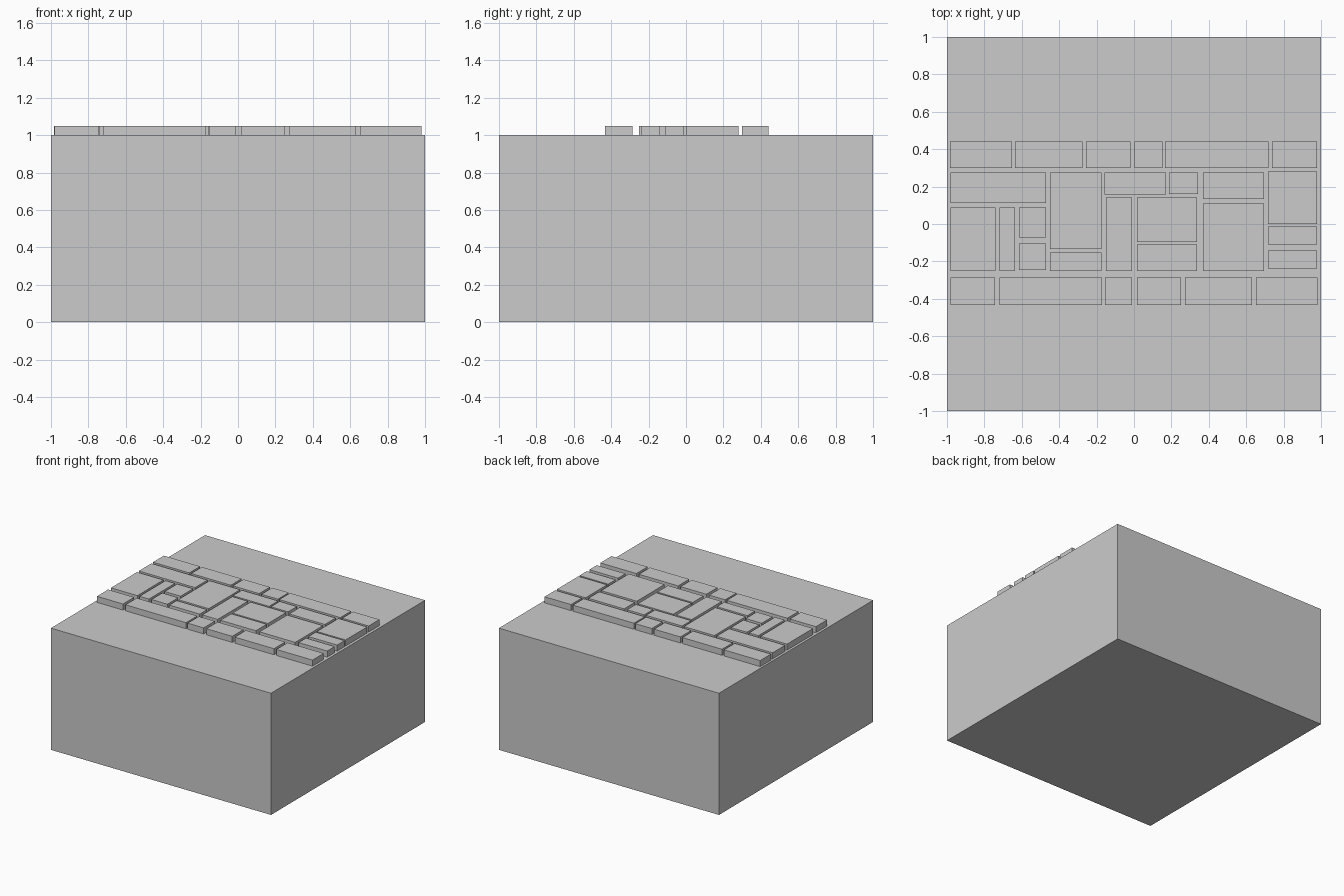
import bpy

if "Cube" in bpy.data.objects:
    bpy.data.objects.remove(bpy.data.objects["Cube"])

BASE_TOP, STONE_TOP = 1.0, 1.05


def box(name, x0, x1, y0, y1, z0, z1):
    """Axis-aligned box from its extents."""
    verts = [(x, y, z) for z in (z0, z1)
             for x, y in ((x0, y0), (x1, y0), (x1, y1), (x0, y1))]
    faces = [(3, 2, 1, 0), (4, 5, 6, 7)]
    faces += [(i, (i + 1) % 4, (i + 1) % 4 + 4, i + 4) for i in range(4)]
    mesh = bpy.data.meshes.new(name)
    mesh.from_pydata(verts, [], faces)
    obj = bpy.data.objects.new(name, mesh)
    bpy.context.collection.objects.link(obj)
    return obj


def stone(name, x0, x1, y0, y1):
    return box(name, x0, x1, y0, y1, BASE_TOP, STONE_TOP)


# Ground block
box("ground_block", -1, 1, -1, 1, 0, BASE_TOP)

# Kerb rows along both edges of the path: (x start, x end)
back_kerb = [(-.983, -.653), (-.636, -.275), (-.257, -.018),
             (.003, .153), (.165, .72), (.737, .978)]
front_kerb = [(-.98, -.743), (-.72, -.17), (-.155, -.01),
              (.016, .25), (.273, .63), (.652, .98)]
for x0, x1 in back_kerb:
    stone("back_kerb_stone", x0, x1, .30, .44)
for x0, x1 in front_kerb:
    stone("front_kerb_stone", x0, x1, -.432, -.287)

# Paving between the kerbs, grouped by column: (x start, x end), [(y start, y end), ...]
paving = [
    ((-.98, -.47), [(.113, .275)]),
    ((-.98, -.74), [(-.25, .088)]),
    ((-.72, -.635), [(-.25, .088)]),
    ((-.615, -.47), [(-.073, .088), (-.245, -.105)]),
    ((-.45, -.173), [(-.133, .275), (-.25, -.153)]),
    ((-.157, .172), [(.158, .275)]),
    ((.187, .343), [(.16, .275)]),
    ((-.15, -.01), [(-.25, .142)]),
    ((.016, .338), [(-.095, .142), (-.25, -.11)]),
    ((.37, .695), [(.135, .275), (-.25, .11)]),
    ((.717, .978), [(0, .28), (-.11, -.014), (-.238, -.142)]),
]
for (x0, x1), spans in paving:
    for y0, y1 in spans:
        stone("paving_stone", x0, x1, y0, y1)
